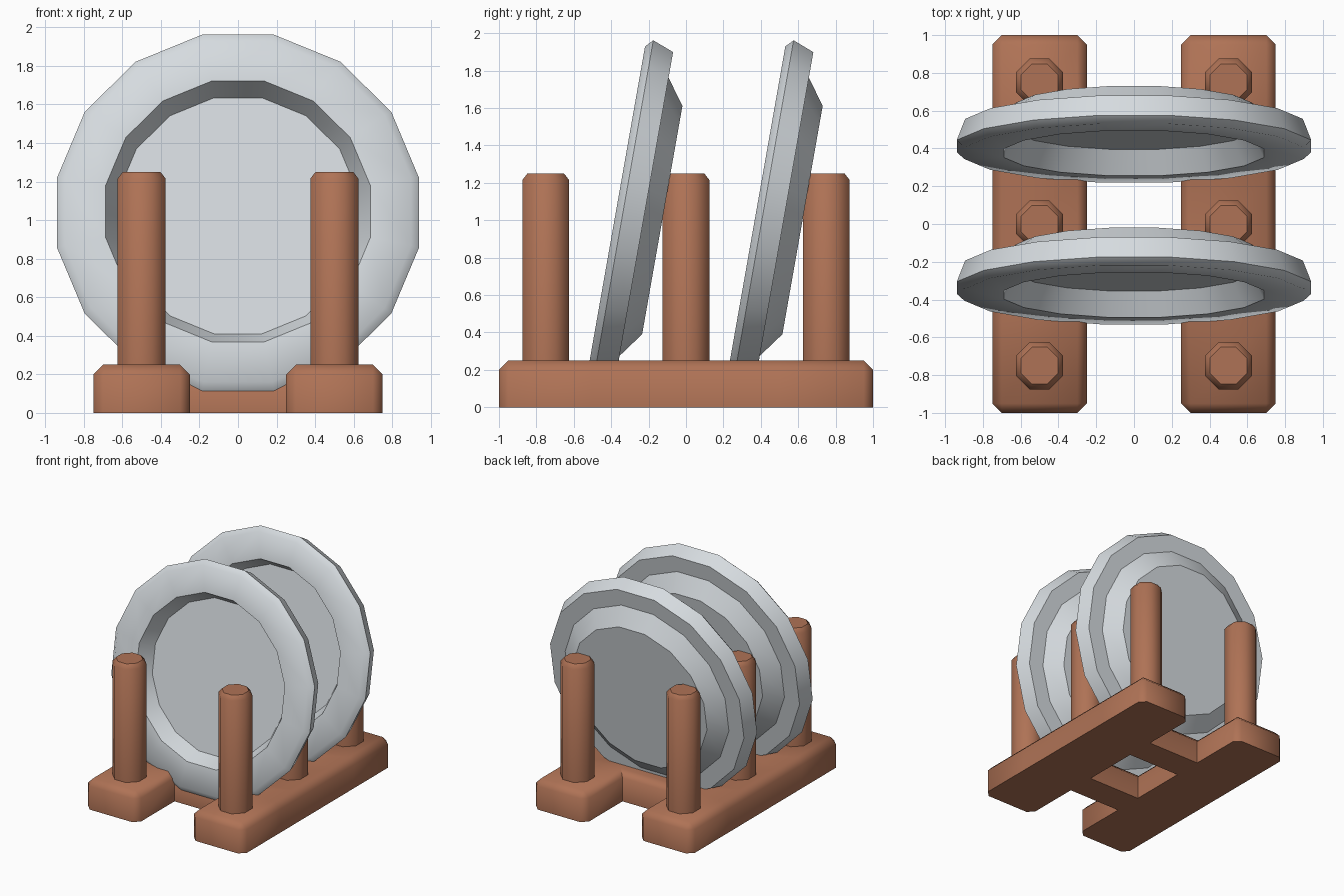
import bpy, bmesh, math

if "Cube" in bpy.data.objects:
    bpy.data.objects.remove(bpy.data.objects["Cube"])


def material(name, color):
    m = bpy.data.materials.new(name)
    m.diffuse_color = (*color, 1)
    m.use_nodes = True
    m.node_tree.nodes["Principled BSDF"].inputs["Base Color"].default_value = m.diffuse_color
    return m


WOOD = material("brown_wood", (0.43, 0.17, 0.092))
CHINA = material("pale_grey_china", (0.67, 0.71, 0.74))


def finish(bm, name, mat, loc=(0, 0, 0), rot=(0, 0, 0), angle=50):
    bmesh.ops.recalc_face_normals(bm, faces=bm.faces)
    mesh = bpy.data.meshes.new(name)
    bm.to_mesh(mesh)
    bm.free()
    mesh.materials.append(mat)
    ob = bpy.data.objects.new(name, mesh)
    ob.location, ob.rotation_euler = loc, rot
    bpy.context.collection.objects.link(ob)
    bpy.ops.object.select_all(action='DESELECT')
    ob.select_set(True)
    bpy.context.view_layer.objects.active = ob
    bpy.ops.object.shade_smooth_by_angle(angle=math.radians(angle), keep_sharp_edges=True)
    return ob


def lathe(profile, sides, sharp=()):
    """Spin (flat radius, height) points about z, closing both ends with a flat face."""
    bm = bmesh.new()
    k = 1 / math.cos(math.pi / sides)
    rings = []
    for r, h in profile:
        angles = [(i + 0.5) * math.tau / sides for i in range(sides)]
        rings.append([bm.verts.new((r * k * math.cos(a), r * k * math.sin(a), h)) for a in angles])
    for a, b in zip(rings, rings[1:]):
        for i in range(sides):
            j = (i + 1) % sides
            bm.faces.new((a[i], a[j], b[j], b[i]))
    bm.faces.new(rings[0])
    bm.faces.new(rings[-1])
    for n in sharp:
        for i in range(sides):
            bm.edges.get((rings[n][i], rings[n][(i + 1) % sides])).smooth = False
    return bm


# Base: two rails joined by two cross bars, one chamfered block
xs = [-0.75, -0.25, 0.25, 0.75]
ys = [-1, -0.5, -0.25, 0.25, 0.5, 1]
bm = bmesh.new()
grid = [[bm.verts.new((x, y, 0)) for y in ys] for x in xs]
for i in range(3):
    for j in range(5):
        if i != 1 or j in (1, 3):
            bm.faces.new((grid[i][j], grid[i + 1][j], grid[i + 1][j + 1], grid[i][j + 1]))
bmesh.ops.delete(bm, geom=[v for v in bm.verts if not v.link_faces], context='VERTS')
top = bmesh.ops.extrude_face_region(bm, geom=bm.faces[:])["geom"]
bmesh.ops.translate(bm, vec=(0, 0, 0.25), verts=[g for g in top if isinstance(g, bmesh.types.BMVert)])
bmesh.ops.recalc_face_normals(bm, faces=bm.faces)
edges = []
for e in bm.edges:
    mid = (e.verts[0].co + e.verts[1].co) / 2
    rim = mid.z > 0.2 and e.calc_face_angle(0) > 1
    corner = abs(mid.z - 0.125) < 0.01 and abs(mid.y) > 0.99 and e.calc_face_angle(0) > 1
    if rim or corner:
        edges.append(e)
bmesh.ops.bevel(bm, geom=edges, offset=0.05, segments=1, affect='EDGES', profile=0.5)
finish(bm, "rack_base", WOOD)

# Upright octagonal pegs
for x in (-0.5, 0.5):
    for y in (-0.75, 0, 0.75):
        bm = lathe([(0.125, 0.2), (0.125, 1.215), (0.098, 1.25)], 8)
        finish(bm, "peg", WOOD, (x, y, 0))

# Leaning plates: well floor, well wall, rim, edge, underside, foot
plate = [(0.622, 0.13), (0.687, 0), (0.898, 0), (0.938, 0.038),
         (0.894, 0.153), (0.755, 0.153), (0.62, 0.252)]
for y in (-0.375, 0.375):
    bm = lathe(plate, 16, sharp=(5, 6))
    finish(bm, "plate", CHINA, (0, y, 1.045), (math.radians(-100), 0, 0))
